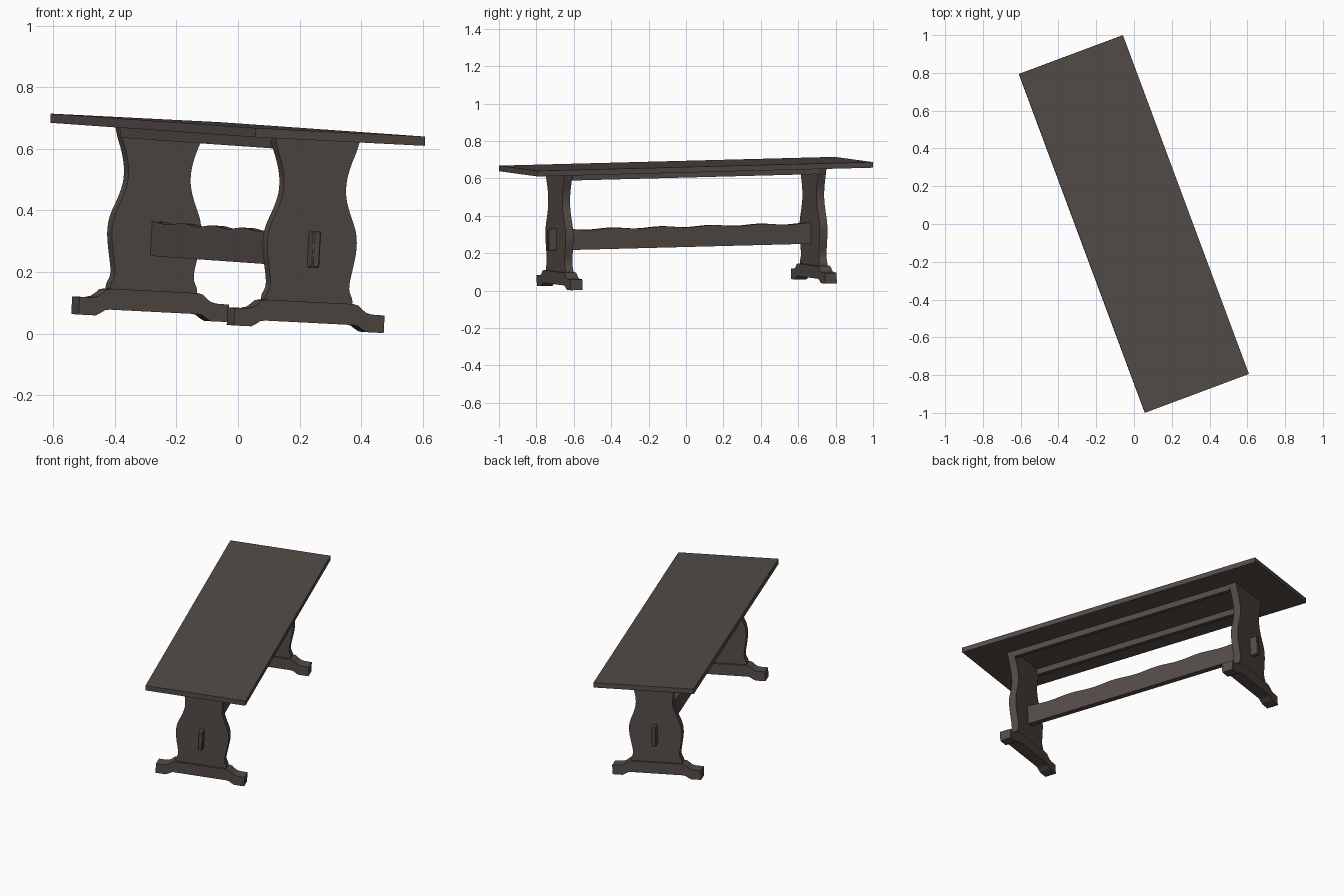
import bpy
import bmesh
import math
from mathutils import Matrix, Vector

cube = bpy.data.objects.get("Cube")
if cube:
    bpy.data.objects.remove(cube, do_unlink=True)

wood = bpy.data.materials.new("dark_brown_wood")
wood.use_nodes = True
colour = (0.088, 0.071, 0.063, 1.0)
wood.diffuse_color = colour
wood.node_tree.nodes["Principled BSDF"].inputs["Base Color"].default_value = colour

# Table frame: local x across, y along the length, z up; turned and slightly tilted
HEIGHT = 0.646
yaw = math.radians(20.4)
along = Vector((-math.sin(yaw), math.cos(yaw), 0.0245)).normalized()
across = Vector((math.cos(yaw), math.sin(yaw), -0.0475))
across = (across - along * across.dot(along)).normalized()
up = across.cross(along)
placement = (Matrix.Translation((0, 0, 0.6775))
             @ Matrix((across, along, up)).transposed().to_4x4()
             @ Matrix.Translation((0, 0, -HEIGHT)))


def finish(name, bm, bevel=0):
    """Turn a bmesh into a placed, shaded object."""
    bmesh.ops.recalc_face_normals(bm, faces=bm.faces)
    mesh = bpy.data.meshes.new(name)
    bm.to_mesh(mesh)
    bm.free()
    mesh.materials.append(wood)
    obj = bpy.data.objects.new(name, mesh)
    bpy.context.collection.objects.link(obj)
    obj.matrix_world = placement
    if bevel:
        mod = obj.modifiers.new("soft_edges", 'BEVEL')
        mod.width = bevel
        mod.segments = 1
    bpy.ops.object.select_all(action='DESELECT')
    obj.select_set(True)
    bpy.context.view_layer.objects.active = obj
    bpy.ops.object.shade_smooth_by_angle(angle=math.radians(30))
    return obj


def extrude(name, points, direction):
    """Extrude a closed outline of 3D points."""
    bm = bmesh.new()
    face = bm.faces.new([bm.verts.new(p) for p in points])
    new = bmesh.ops.extrude_face_region(bm, geom=[face])["geom"]
    bmesh.ops.translate(bm, vec=direction,
                        verts=[v for v in new if isinstance(v, bmesh.types.BMVert)])
    return finish(name, bm)


def box(name, centre, size, bevel=0):
    bm = bmesh.new()
    bmesh.ops.create_cube(bm, size=1)
    bmesh.ops.scale(bm, vec=size, verts=bm.verts)
    bmesh.ops.translate(bm, vec=centre, verts=bm.verts)
    return finish(name, bm, bevel)


def smooth_path(pts, steps=3):
    """Catmull-Rom curve through 2D points."""
    p = [Vector(q) for q in pts]
    p = [p[0]] + p + [p[-1]]
    out = []
    for a, b, c, d in zip(p, p[1:], p[2:], p[3:]):
        for i in range(steps):
            t = i / steps
            out.append(0.5 * (2 * b + (c - a) * t + (2 * a - 5 * b + 4 * c - d) * t * t
                              + (3 * b - a - 3 * c + d) * t ** 3))
    return out + [p[-1]]


def symmetric(half):
    """Mirror a bottom-to-top right-hand outline into a closed one."""
    return list(half) + [(-x, z) for x, z in reversed(half)]


# Table top
TOP = 0.03
box("table_top", (0, 0, HEIGHT - TOP / 2), (0.588, 1.914, TOP))

# Trestle outlines: (half width, height)
leg_half = [tuple(v) for v in smooth_path([
    (0.150, 0.085), (0.149, 0.105), (0.138, 0.130), (0.138, 0.160), (0.147, 0.210),
    (0.155, 0.270), (0.149, 0.325), (0.125, 0.385), (0.110, 0.435), (0.109, 0.485),
    (0.120, 0.535), (0.138, 0.585), (0.146, HEIGHT - TOP)])]
foot_half = [(0.155, 0.021), (0.170, 0.018), (0.185, 0.008), (0.200, 0.0), (0.260, 0.0),
             (0.260, 0.057), (0.215, 0.058), (0.195, 0.063), (0.180, 0.074),
             (0.168, 0.085), (0.150, 0.089)]
LEG_Y, LEG_T, FOOT_T = 0.725, 0.044, 0.068

for side, label in ((-1, "front"), (1, "back")):
    y = side * LEG_Y
    extrude(label + "_leg", [(x, y - LEG_T / 2, z) for x, z in symmetric(leg_half)],
            (0, LEG_T, 0))
    extrude(label + "_foot", [(x, y - FOOT_T / 2, z) for x, z in symmetric(foot_half)],
            (0, FOOT_T, 0))
    # Tenon coming through the leg
    box(label + "_tenon", (0, side * (LEG_Y + 0.03), 0.26), (0.026, 0.076, 0.118), 0.004)

# Stretcher with a gently waved upper edge
REACH, THICK, WAVES, N = 0.705, 0.036, 5, 60
edge = []
for i in range(N + 1):
    t = i / N
    edge.append((-THICK / 2, REACH * (2 * t - 1),
                 0.311 + 0.004 * math.cos(2 * math.pi * WAVES * t)))
extrude("stretcher", [(-THICK / 2, REACH, 0.202), (-THICK / 2, -REACH, 0.202)] + edge,
        (THICK, 0, 0))

# Rails under the top
for side, label in ((-1, "right"), (1, "left")):
    box(label + "_rail", (side * 0.132, 0, 0.599), (0.025, 2 * LEG_Y - LEG_T, 0.036))
